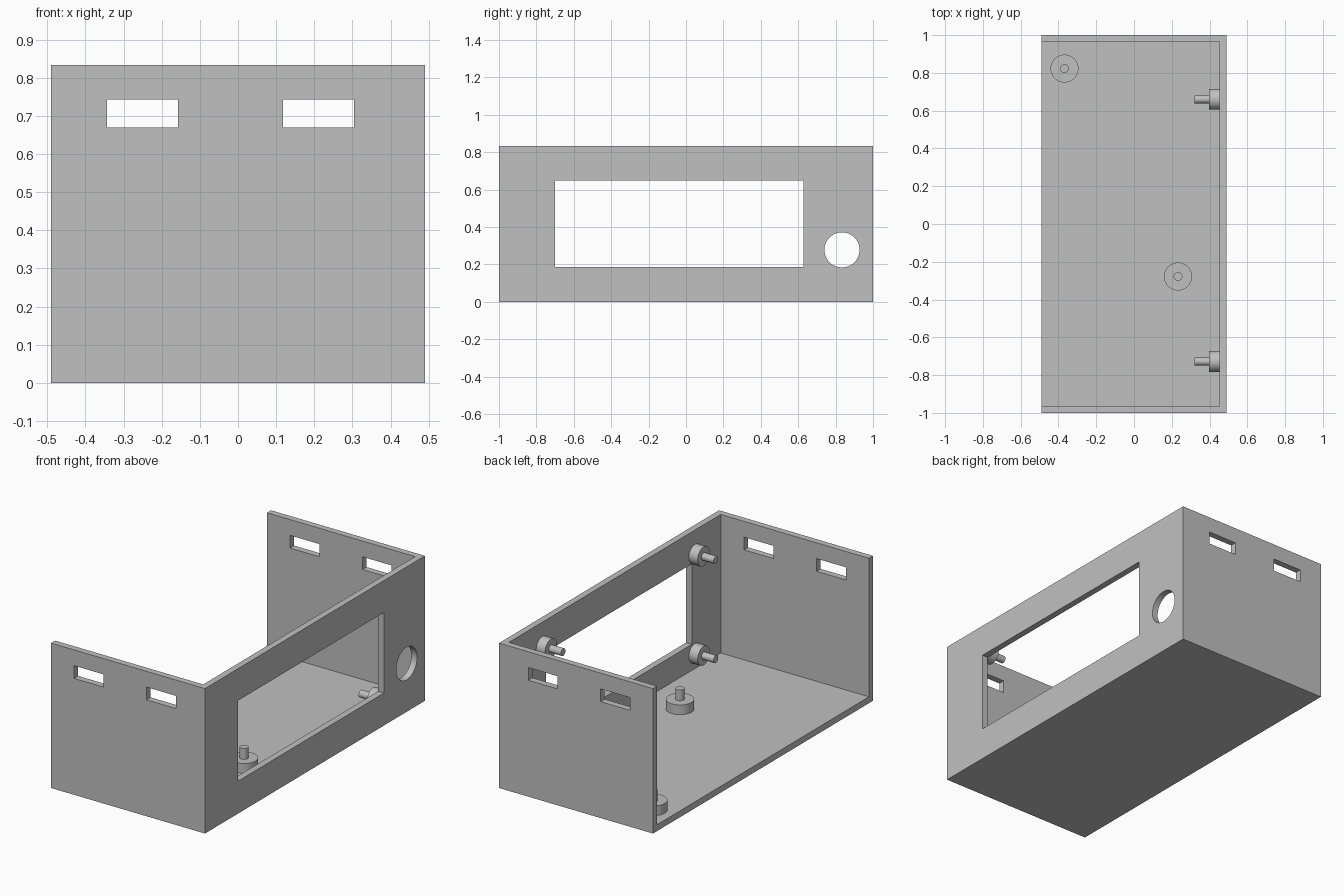
import bpy
import math

if "Cube" in bpy.data.objects:
    bpy.data.objects.remove(bpy.data.objects["Cube"])

W, D, H = 0.98, 2.0, 0.834      # outer size
T = 0.037                       # wall thickness

grey = bpy.data.materials.new("light_grey")
grey.diffuse_color = (0.53, 0.53, 0.53, 1)
grey.use_nodes = True
grey.node_tree.nodes["Principled BSDF"].inputs["Base Color"].default_value = grey.diffuse_color


def box(name, lo, hi):
    bpy.ops.mesh.primitive_cube_add(
        size=1, location=[(a + b) / 2 for a, b in zip(lo, hi)])
    ob = bpy.context.object
    ob.name = name
    ob.scale = [b - a for a, b in zip(lo, hi)]
    bpy.ops.object.transform_apply(location=False, rotation=False, scale=True)
    ob.data.materials.append(grey)
    return ob


def cylinder(name, radius, start, length, axis):
    """Cylinder from start, running along +z or -x."""
    step = (0, 0, length / 2) if axis == "z" else (-length / 2, 0, 0)
    bpy.ops.mesh.primitive_cylinder_add(
        vertices=48, radius=radius, depth=length,
        location=[s + d for s, d in zip(start, step)],
        rotation=(0, 0 if axis == "z" else -math.pi / 2, 0))
    ob = bpy.context.object
    ob.name = name
    ob.data.materials.append(grey)
    bpy.ops.object.shade_smooth_by_angle(angle=math.radians(30))
    return ob


def cut(target, cutter):
    mod = target.modifiers.new("cut", "BOOLEAN")
    mod.operation = "DIFFERENCE"
    mod.solver = "EXACT"
    mod.object = cutter
    bpy.context.view_layer.objects.active = target
    bpy.ops.object.modifier_apply(modifier=mod.name)
    bpy.data.objects.remove(cutter)


# Case: solid block hollowed out, open at the top and the left side
case = box("case", (-W / 2, -D / 2, 0), (W / 2, D / 2, H))
cut(case, box("hollow", (-W, -D / 2 + T, T), (W / 2 - T, D / 2 - T, H + 1)))

# Vent slots through both end walls
for x in (-0.25, 0.211):
    cut(case, box("slot", (x - 0.093, -2, 0.67), (x + 0.093, 2, 0.743)))

# Display window and round hole in the right wall
cut(case, box("window", (0.3, -0.70, 0.187), (0.7, 0.627, 0.65)))
cut(case, cylinder("hole", 0.094, (0.7, 0.834, 0.278), 0.4, "x"))
bpy.ops.object.select_all(action="DESELECT")
case.select_set(True)
bpy.context.view_layer.objects.active = case
bpy.ops.object.shade_smooth_by_angle(angle=math.radians(30))

# Floor standoffs with pins
for x, y in ((-0.368, 0.823), (0.233, -0.278)):
    cylinder("floor_standoff", 0.074, (x, y, T - 0.005), 0.061, "z")
    cylinder("floor_pin", 0.023, (x, y, T + 0.05), 0.068, "z")

# Four wall standoffs with pins around the window
for y in (-0.728, 0.66):
    for z in (0.126, 0.697):
        cylinder("wall_standoff", 0.055, (W / 2 - T + 0.005, y, z), 0.061, "x")
        cylinder("wall_pin", 0.021, (0.402, y, z), 0.082, "x")
